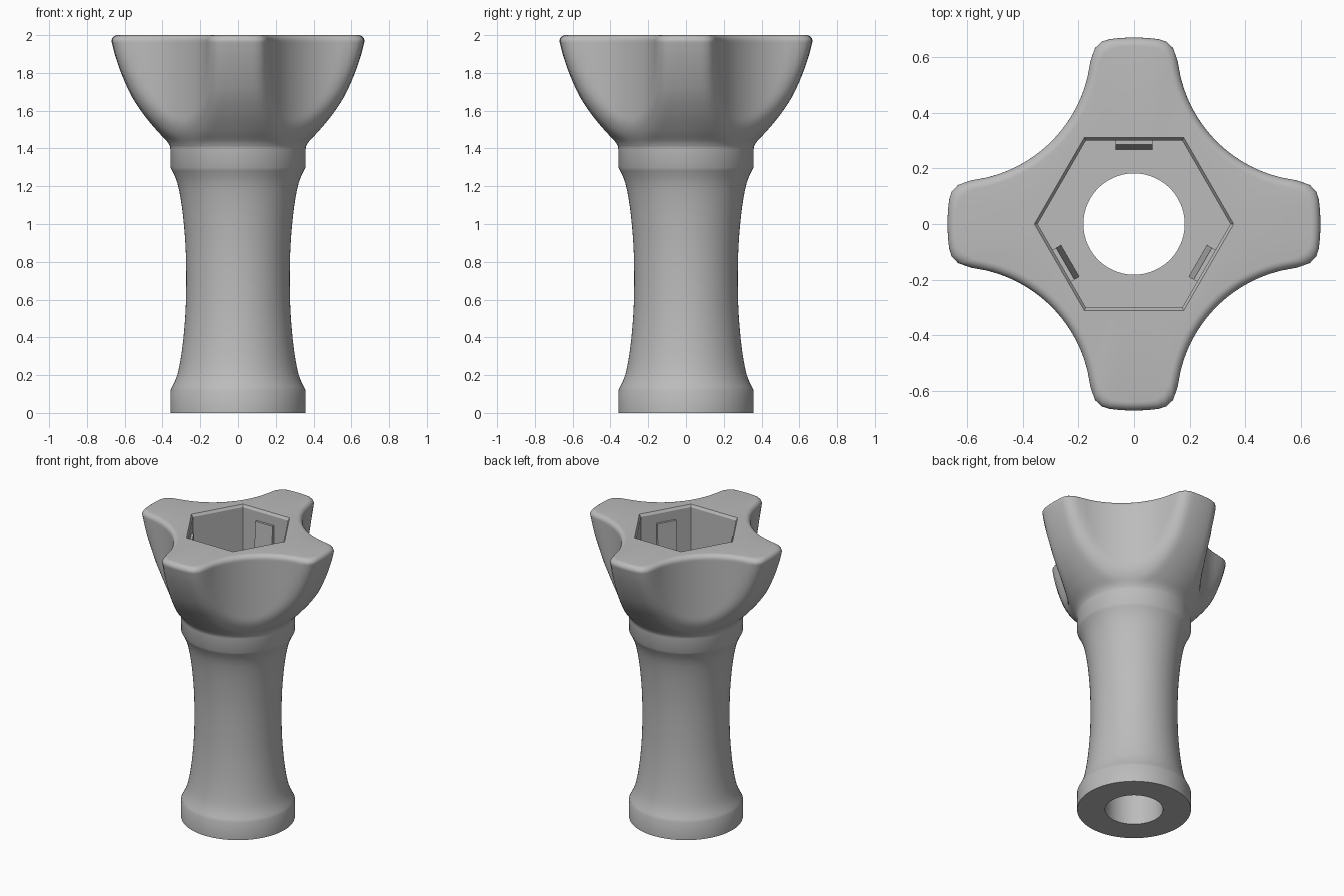
import bpy, bmesh, math

if "Cube" in bpy.data.objects:
    bpy.data.objects.remove(bpy.data.objects["Cube"])

N = 144                      # segments around the axis
TIP, ROUND = 0.67, 0.032     # lobe reach, top edge rounding
SC_D, SC_R, FIL = 0.91, 0.49, 0.06   # scallop centre distance, radius, lobe fillet

grey = bpy.data.materials.new("grey_plastic")
grey.diffuse_color = (0.5, 0.5, 0.5, 1)
grey.use_nodes = True
grey.node_tree.nodes["Principled BSDF"].inputs["Base Color"].default_value = grey.diffuse_color


def lobed(theta, R, inset):
    """Radius of a circle R cut by four filleted scallops."""
    phi = (theta % (math.pi / 2)) - math.pi / 4

    def dist(r):
        a = r - R
        b = SC_R + inset - math.hypot(r * math.cos(phi) - SC_D, r * math.sin(phi))
        return min(max(a, b), -FIL) + math.hypot(max(a + FIL, 0), max(b + FIL, 0))

    lo, hi = 0.2, R
    for _ in range(30):
        mid = (lo + hi) / 2
        if dist(mid) > 0:
            hi = mid
        else:
            lo = mid
    return lo


def hexagon(theta, apothem):
    return apothem / math.cos((theta % (math.pi / 3)) - math.pi / 6)


def smooth_curve(pts, steps):
    """Catmull-Rom through (r, z) points."""
    out = []
    p = [pts[0]] + pts + [pts[-1]]
    for i in range(1, len(p) - 2):
        for s in range(steps):
            t = s / steps
            out.append(tuple(0.5 * (2 * b + (c - a) * t + (2 * a - 5 * b + 4 * c - d) * t * t
                                    + (3 * b - a - 3 * c + d) * t ** 3)
                             for a, b, c, d in zip(p[i - 1], p[i], p[i + 1], p[i + 2])))
    return out + [pts[-1]]


# Rings from the foot upward: (radius function, z)
rings = []


def circle(r, z):
    rings.append((lambda t: r, z))


def lobes(r, z, inset=0.0):
    rings.append((lambda t: lobed(t, r, inset), z))


# foot collar, waisted stem and upper collar
circle(0.358, 0)
stem = [(0.358, 0.12), (0.322, 0.2), (0.297, 0.33), (0.281, 0.49), (0.275, 0.63),
        (0.275, 0.79), (0.281, 0.93), (0.297, 1.09), (0.322, 1.22), (0.358, 1.3)]
for r, z in smooth_curve(stem, 3):
    circle(r, z)
circle(0.358, 1.395)
# bowl shaped head with four lobes
bowl = [(0.36, 1.41), (0.378, 1.44), (0.43, 1.495), (0.5, 1.58), (0.565, 1.68),
        (0.615, 1.79), (0.65, 1.89), (TIP, 2 - ROUND)]
for r, z in smooth_curve(bowl, 5):
    lobes(r, z)
for i in range(1, 7):
    a = i * math.pi / 12
    d = ROUND * (1 - math.cos(a))
    lobes(TIP - d, 2 - ROUND + ROUND * math.sin(a), d)
# chamfered hexagonal pocket and through bore
FLOOR = 1.58
for ap, z in ((0.31, 2.0), (0.30, 1.983), (0.30, FLOOR)):
    rings.append((lambda t, ap=ap: hexagon(t, ap), z))
circle(0.182, FLOOR)
circle(0.182, 0)

bm = bmesh.new()
loops = []
for radius, z in rings:
    loop = []
    for i in range(N):
        t = 2 * math.pi * i / N
        r = radius(t)
        loop.append(bm.verts.new((r * math.cos(t), r * math.sin(t), z)))
    loops.append(loop)
for k, low in enumerate(loops):
    high = loops[(k + 1) % len(loops)]
    for i in range(N):
        j = (i + 1) % N
        bm.faces.new((low[i], low[j], high[j], high[i]))


def finish(bm, name, smooth):
    bmesh.ops.recalc_face_normals(bm, faces=bm.faces)
    me = bpy.data.meshes.new(name)
    bm.to_mesh(me)
    bm.free()
    me.materials.append(grey)
    ob = bpy.data.objects.new(name, me)
    bpy.context.collection.objects.link(ob)
    if smooth:
        bpy.ops.object.select_all(action='DESELECT')
        ob.select_set(True)
        bpy.context.view_layer.objects.active = ob
        bpy.ops.object.shade_smooth_by_angle(angle=math.radians(30))
    return ob


finish(bm, "lobed_knob", True)

# tapered grip ribs on three pocket walls
for n, deg in enumerate((90, 210, 330)):
    bm = bmesh.new()
    section = [(0.303, FLOOR - 0.005), (0.265, FLOOR - 0.005), (0.285, 1.92), (0.303, 1.92)]
    ends = [[bm.verts.new((x, y, z)) for x, z in section] for y in (-0.066, 0.066)]
    for i in range(4):
        j = (i + 1) % 4
        bm.faces.new((ends[0][i], ends[0][j], ends[1][j], ends[1][i]))
    bm.faces.new(ends[0])
    bm.faces.new(ends[1][::-1])
    finish(bm, f"grip_rib_{n + 1}", False).rotation_euler.z = math.radians(deg)
